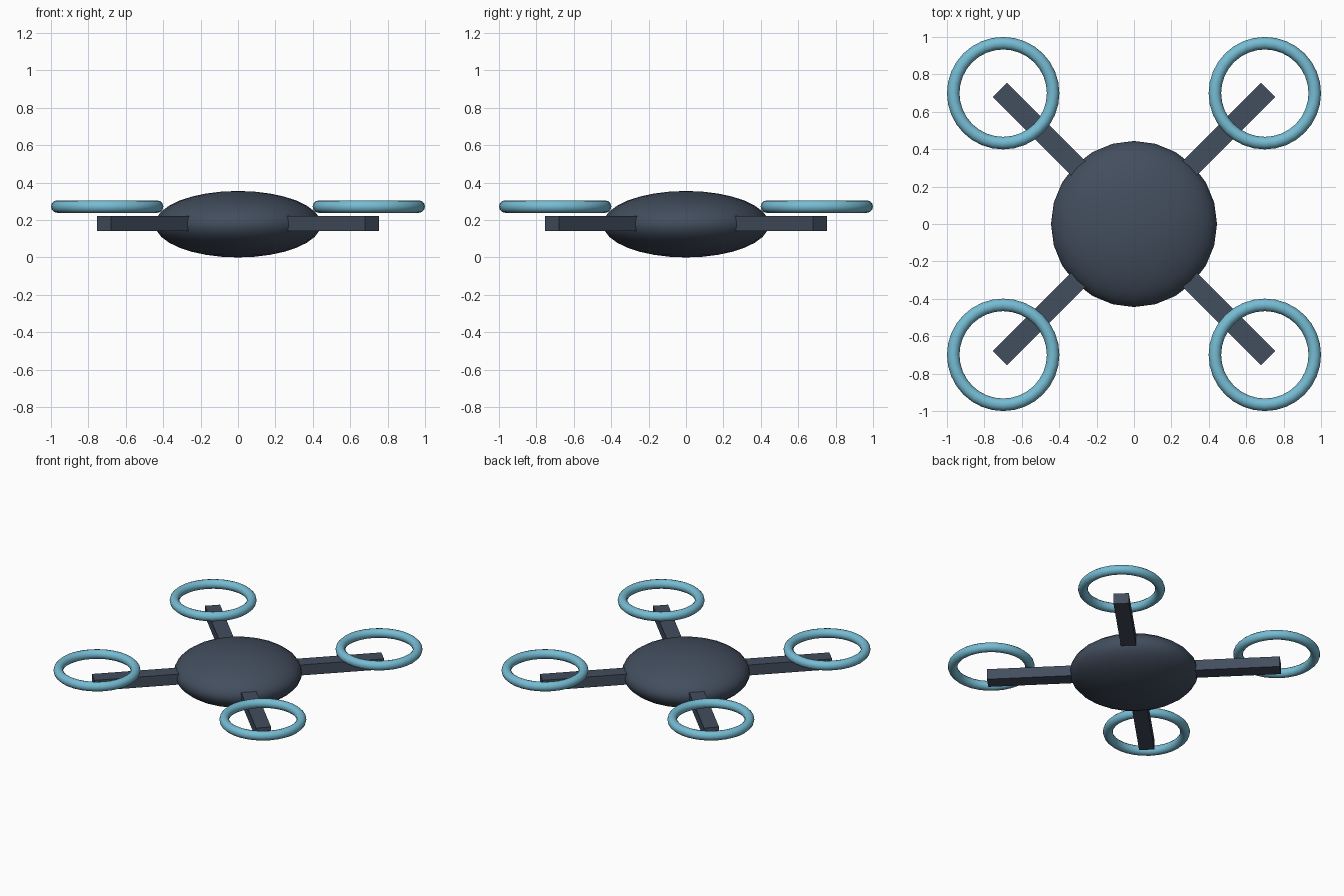
import bpy, bmesh
from math import cos, sin, pi, radians
from mathutils import Matrix

if "Cube" in bpy.data.objects:
    bpy.data.objects.remove(bpy.data.objects["Cube"])


def material(name, rgb):
    m = bpy.data.materials.new(name)
    m.diffuse_color = (*rgb, 1)
    m.use_nodes = True
    m.node_tree.nodes["Principled BSDF"].inputs["Base Color"].default_value = m.diffuse_color
    return m


slate = material("slate", (0.055, 0.075, 0.11))
sky = material("sky_blue", (0.18, 0.5, 0.65))


def finish(name, mat, smooth):
    ob = bpy.context.object
    ob.name = name
    ob.data.materials.append(mat)
    if smooth:
        bpy.ops.object.shade_smooth()
    return ob


# Flattened ball body
bpy.ops.mesh.primitive_uv_sphere_add(segments=24, ring_count=16, radius=0.444,
                                     location=(0, 0, 0.178))
body = finish("body", slate, True)
body.scale.z = 0.4

# Four diagonal arms, each with a rotor guard ring floating above its tip
ARM_IN, ARM_OUT = 0.25, 1.015
for i, corner in enumerate(("back_right", "back_left", "front_left", "front_right")):
    a = radians(45 + 90 * i)
    mid = (ARM_IN + ARM_OUT) / 2
    bpy.ops.mesh.primitive_cube_add(size=1, location=(mid * cos(a), mid * sin(a), 0.182),
                                    rotation=(0, 0, a))
    arm = finish("arm_" + corner, slate, False)
    arm.scale = (ARM_OUT - ARM_IN, 0.106, 0.08)

    sx, sy = (1 if cos(a) > 0 else -1), (1 if sin(a) > 0 else -1)
    bpy.ops.mesh.primitive_torus_add(major_radius=0.267, minor_radius=0.0335,
                                     major_segments=32, minor_segments=12,
                                     location=(0.6995 * sx, 0.6995 * sy, 0.272))
    finish("rotor_ring_" + corner, sky, True)
